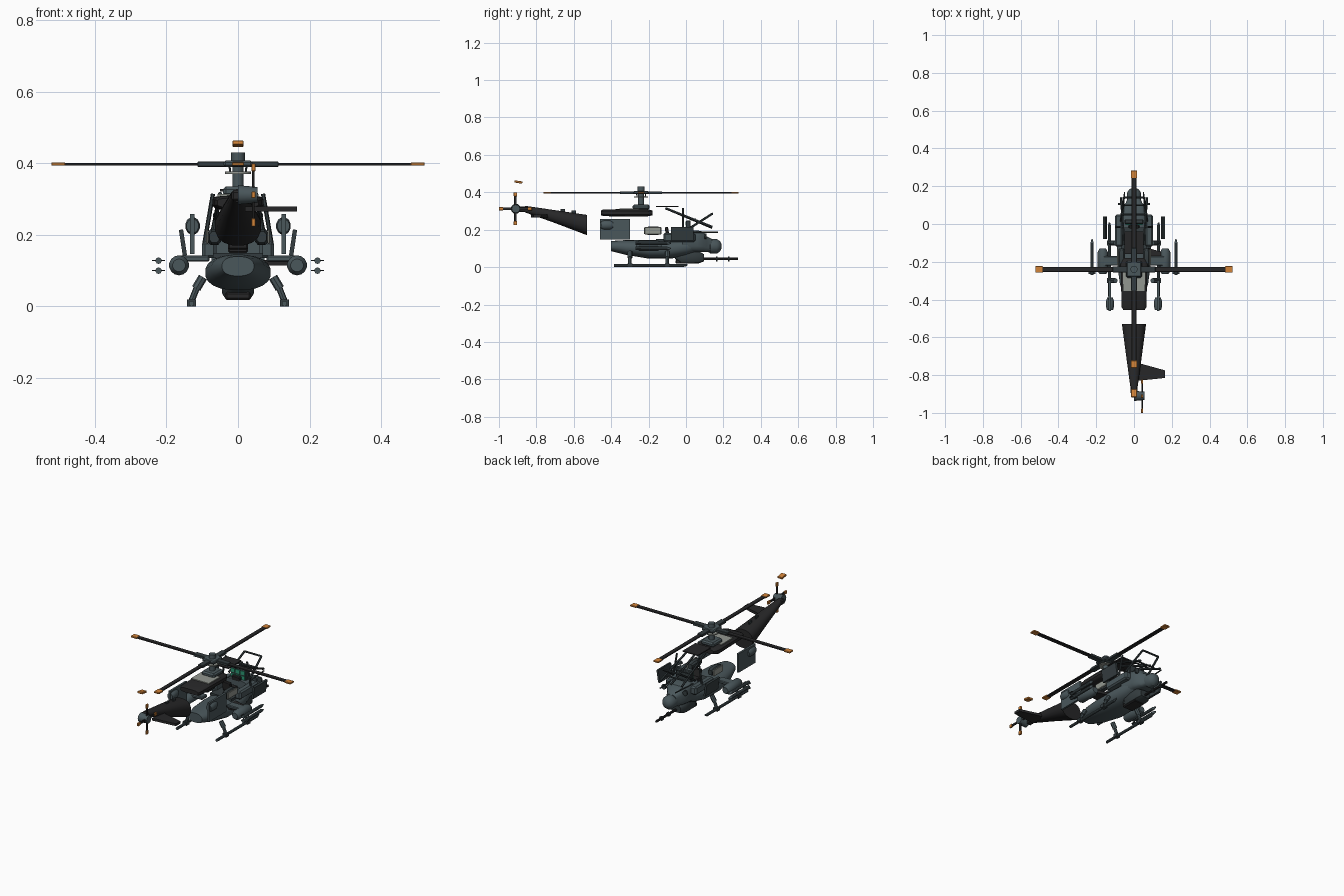
import bpy, bmesh, math
from mathutils import Vector

if "Cube" in bpy.data.objects:
    bpy.data.objects.remove(bpy.data.objects["Cube"])

def mat(name, rgb):
    m = bpy.data.materials.new(name)
    m.diffuse_color = (*rgb, 1)
    m.use_nodes = True
    m.node_tree.nodes["Principled BSDF"].inputs["Base Color"].default_value = m.diffuse_color
    return m

SLATE = mat("slate grey", (0.068, 0.095, 0.105))
DARK = mat("dark slate", (0.034, 0.046, 0.050))
BLACK = mat("matt black", (0.020, 0.020, 0.021))
ORANGE = mat("orange tip", (0.65, 0.23, 0.04))
LIGHT = mat("light grey", (0.29, 0.31, 0.28))
GREEN = mat("screen green", (0.025, 0.31, 0.17))

def finish(bm, name, m, smooth=False):
    bmesh.ops.recalc_face_normals(bm, faces=bm.faces)
    me = bpy.data.meshes.new(name)
    bm.to_mesh(me)
    bm.free()
    ob = bpy.data.objects.new(name, me)
    bpy.context.collection.objects.link(ob)
    me.materials.append(m)
    if smooth:
        bpy.context.view_layer.objects.active = ob
        ob.select_set(True)
        bpy.ops.object.shade_smooth_by_angle(angle=math.radians(35))
        ob.select_set(False)
    return ob

def box(name, x, y, z, m, rot=(0, 0, 0), bevel=0.0):
    """Box from (min, max) ranges, turned about its own centre."""
    bm = bmesh.new()
    bmesh.ops.create_cube(bm, size=1)
    for v in bm.verts:
        v.co = Vector((v.co.x * (x[1] - x[0]), v.co.y * (y[1] - y[0]), v.co.z * (z[1] - z[0])))
    if bevel:
        bmesh.ops.bevel(bm, geom=bm.edges[:], offset=bevel, segments=1, affect='EDGES')
    ob = finish(bm, name, m)
    ob.location = (sum(x) / 2, sum(y) / 2, sum(z) / 2)
    ob.rotation_euler = rot
    return ob

def rod(name, a, b, r, m, r2=None, n=10):
    """Cylinder or cone between two points."""
    a, b = Vector(a), Vector(b)
    bm = bmesh.new()
    bmesh.ops.create_cone(bm, cap_ends=True, segments=n, radius1=r,
                          radius2=r if r2 is None else r2, depth=(b - a).length)
    ob = finish(bm, name, m, n > 8)
    ob.location = (a + b) / 2
    ob.rotation_mode = 'QUATERNION'
    ob.rotation_quaternion = (b - a).to_track_quat('Z', 'Y')
    return ob

def loft(name, secs, m, n=16, power=1.0, x0=0):
    """Skin of rounded sections (y, half width, z low, z high) along y."""
    bm = bmesh.new()
    rings = []
    for y, w, lo, hi in secs:
        ring = []
        for i in range(n):
            t = math.tau * (i + 0.5) / n
            c, s = math.cos(t), math.sin(t)
            ring.append(bm.verts.new((x0 + w * math.copysign(abs(c) ** power, c), y,
                        (lo + hi) / 2 + (hi - lo) / 2 * math.copysign(abs(s) ** power, s))))
        rings.append(ring)
    for p, q in zip(rings, rings[1:]):
        for i in range(n):
            bm.faces.new((p[i], p[(i + 1) % n], q[(i + 1) % n], q[i]))
    bm.faces.new(rings[0])
    bm.faces.new(rings[-1])
    return finish(bm, name, m, True)

def slab(name, pts, z, t, m):
    """Flat plate from an x, y outline."""
    bm = bmesh.new()
    f = bm.faces.new([bm.verts.new((x, y, z - t / 2)) for x, y in pts])
    r = bmesh.ops.extrude_face_region(bm, geom=[f])
    for v in r['geom']:
        if isinstance(v, bmesh.types.BMVert):
            v.co.z += t
    return finish(bm, name, m)

# hull, nose and belly
loft("lower_hull", [(-.40, .045, .085, .14), (-.32, .075, .065, .145), (-.2, .092, .045, .145),
                    (-.08, .09, .045, .145), (0, .075, .06, .15), (.06, .06, .08, .16)], SLATE, 20, .85)
loft("nose_section", [(-.02, .075, .08, .195), (.06, .068, .08, .197), (.095, .058, .08, .19),
                      (.11, .045, .08, .165), (.14, .032, .085, .15)], SLATE, 16, .5)
loft("nose_sensor", [(.115, .025, .085, .14), (.13, .038, .072, .15), (.165, .038, .072, .15),
                     (.183, .026, .085, .138), (.19, .012, .1, .122)], SLATE, 14)
loft("gun_turret", [(-.06, .03, .045, .08), (-.03, .045, .02, .09), (.07, .045, .02, .085),
                    (.095, .03, .03, .07)], DARK, 12, .5)
box("turret_belly", (-.036, .036), (-.055, .05), (.018, .04), BLACK, bevel=.005)
rod("gun_barrel", (0, .08, .044), (0, .278, .044), .007, BLACK)
for y in (.16, .225):
    rod("gun_clamp", (0, y, .044), (0, y + .008, .044), .013, DARK)

# cockpit
box("cockpit_floor", (-.07, .07), (-.16, .04), (.135, .15), DARK)
for y in (-.10, -.01):
    box("seat_base", (-.028, .028), (y, y + .06), (.15, .172), BLACK, bevel=.004)
    box("seat_back", (-.028, .028), (y - .01, y + .008), (.16, .215), BLACK, (.15, 0, 0), .004)
box("instrument_panel", (-.05, .05), (0, .025), (.17, .25), DARK, bevel=.004)
for x in (-.032, 0, .032):
    for z in (.205, .234):
        box("panel_screen", (x - .013, x + .013), (-.004, .001), (z - .011, z + .011), GREEN)
box("roof_plate", (-.05, .05), (-.16, -.04), (.322, .328), BLACK)
rod("canopy_spine", (0, -.11, .315), (0, .14, .21), .006, DARK, n=6)
for y, z in ((.1, .232), (.05, .255)):
    rod("canopy_crossbar", (-.07, y, z), (.07, y, z), .005, DARK, n=6)
rod("windscreen_bar", (-.055, .14, .285), (.055, .14, .285), .006, DARK, n=6)

for s in (-1, 1):
    # canopy frames and side boxes
    rod("canopy_rail", (s * .05, -.11, .315), (s * .07, .14, .215), .006, DARK, n=6)
    rod("canopy_post", (s * .095, -.015, .17), (s * .07, -.015, .315), .006, DARK, n=6)
    rod("windscreen_strut", (s * .07, .015, .205), (s * .055, .14, .285), .006, DARK, n=6)
    rod("nose_rail", (s * .06, .02, .186), (s * .05, .17, .186), .004, DARK, n=6)
    box("side_console", sorted((s * .06, s * .1)), (-.12, .05), (.135, .183), SLATE, bevel=.008)
    rod("side_light", (s * .07, .1, .165), (s * .07, .11, .165), .015, DARK)
    box("canopy_door", sorted((s * .148, s * .16)), (-.08, .04), (.142, .215), DARK, (0, s * .15, 0))
    # intake with pale outer plate
    loft("engine_intake", [(-.225, .014, .178, .21), (-.2, .02, .17, .218), (-.15, .02, .17, .218),
                           (-.13, .014, .18, .21)], DARK, 8, .7, s * .066)
    box("intake_cover", sorted((s * .083, s * .09)), (-.222, -.132), (.175, .215), LIGHT, bevel=.003)
    # rear panel and exhaust
    box("rear_side_panel", sorted((s * .122, s * .134)), (-.46, -.30), (.147, .258), SLATE)
    loft("exhaust_pod", [(-.455, .017, .205, .245), (-.44, .021, .2, .25), (-.405, .021, .2, .25),
                         (-.39, .015, .208, .242)], SLATE, 12, 1, s * .127)
    # pylon, rocket pod, missiles
    box("pylon", sorted((s * .08, s * .17)), (-.22, -.17), (.125, .142), SLATE, bevel=.004)
    loft("rocket_pod", [(-.265, .018, .097, .133), (-.25, .028, .087, .143), (-.15, .028, .087, .143),
                        (-.13, .018, .097, .133)], SLATE, 14, 1, s * .165)
    for z in (.1, .128):
        rod("missile", (s * .222, -.27, z), (s * .222, -.1, z), .009, SLATE)
        rod("missile_nose", (s * .222, -.1, z), (s * .222, -.08, z), .009, SLATE, .003)
        box("missile_fin", (s * .222 - .018, s * .222 + .018), (-.265, -.24), (z - .0015, z + .0015), DARK)
    # skid
    rod("skid_tube", (s * .13, -.385, .008), (s * .13, -.01, .008), .008, SLATE)
    rod("skid_toe", (s * .13, -.01, .008), (s * .13, .008, .014), .008, SLATE, .004)
    for y in (-.30, -.10):
        rod("skid_leg", (s * .132, y, .01), (s * .108, y, .07), .009, SLATE, n=8)
        rod("skid_upper_leg", (s * .117, y, .05), (s * .098, y, .082), .013, SLATE, n=8)
        box("skid_clamp", (s * .13 - .013, s * .13 + .013), (y - .013, y + .013), (0, .02), DARK)

# single stub wing and single tailplane
slab("stub_wing", [(.05, -.12), (.155, -.15), (.155, -.205), (.05, -.215)], .122, .016, BLACK)
slab("tailplane", [(.02, -.735), (.165, -.775), (.165, -.815), (.02, -.83)], .273, .014, BLACK)

# engine cowl
loft("engine_cowl", [(-.455, .058, .277, .303), (-.44, .066, .272, .309), (-.21, .072, .27, .311),
                     (-.18, .055, .277, .303)], BLACK, 16, .5)
box("cowl_panel", (-.058, .058), (-.355, -.25), (.308, .314), LIGHT)
box("mast_base", (-.042, .042), (-.285, -.195), (.308, .335), SLATE, bevel=.008)

# tail boom, gearbox and loose fin tip
loft("tail_boom", [(-.86, .02, .292, .328), (-.7, .042, .235, .305), (-.53, .065, .17, .28)], BLACK, 16, .85)
for y, z in ((-.66, .298), (-.6, .291)):
    box("boom_aerial", (-.004, .004), (y - .012, y + .012), (z - .01, z + .012), DARK)
box("tail_end", (-.018, .018), (-.9, -.855), (.295, .325), BLACK, bevel=.006)
rod("tail_gearbox", (0, -.91, .312), (.055, -.91, .312), .027, SLATE, .022, 12)
box("fin_tip", (-.016, .016), (-.917, -.875), (.449, .461), ORANGE, (-.15, 0, 0), .002)

# rotors: four blades each
HUB = Vector((0, -.24, .398))
TAIL = Vector((.043, -.912, .312))
def blade(name, centre, a, r, w, t, m, tail=False):
    d = (0, math.cos(a), math.sin(a)) if tail else (math.cos(a), math.sin(a), 0)
    c = centre + Vector(d) * (sum(r) / 2)
    h = (r[1] - r[0]) / 2
    if tail:
        return box(name, (c.x - t / 2, c.x + t / 2), (c.y - h, c.y + h), (c.z - w / 2, c.z + w / 2), m, (a, 0, 0), .0015)
    return box(name, (c.x - h, c.x + h), (c.y - w / 2, c.y + w / 2), (c.z - t / 2, c.z + t / 2), m, (0, 0, a), .0015)
for k in range(4):
    a = k * math.pi / 2
    blade("rotor_blade", HUB, a, (.1, .487), .026, .007, BLACK)
    blade("rotor_tip", HUB, a, (.483, .522), .034, .009, ORANGE)
    blade("rotor_grip", HUB, a, (.02, .113), .032, .015, DARK)
    blade("tail_blade", TAIL, a, (.015, .07), .014, .007, BLACK, True)
    blade("tail_tip", TAIL, a, (.066, .088), .018, .011, ORANGE, True)
    b = a + math.pi / 4
    rod("pitch_link", HUB + Vector((.03 * math.cos(b), .03 * math.sin(b), -.025)),
        HUB + Vector((.035 * math.cos(b), .035 * math.sin(b), 0)), .003, DARK, n=6)
rod("rotor_mast", (0, -.24, .32), (0, -.24, .42), .016, SLATE, n=12)
rod("swash_plate", (0, -.24, .371), (0, -.24, .377), .037, LIGHT, n=16)
box("rotor_hub", (-.04, .04), (-.28, -.20), (.39, .408), SLATE, bevel=.005)
rod("rotor_cap", (0, -.24, .405), (0, -.24, .43), .019, SLATE, n=12)
